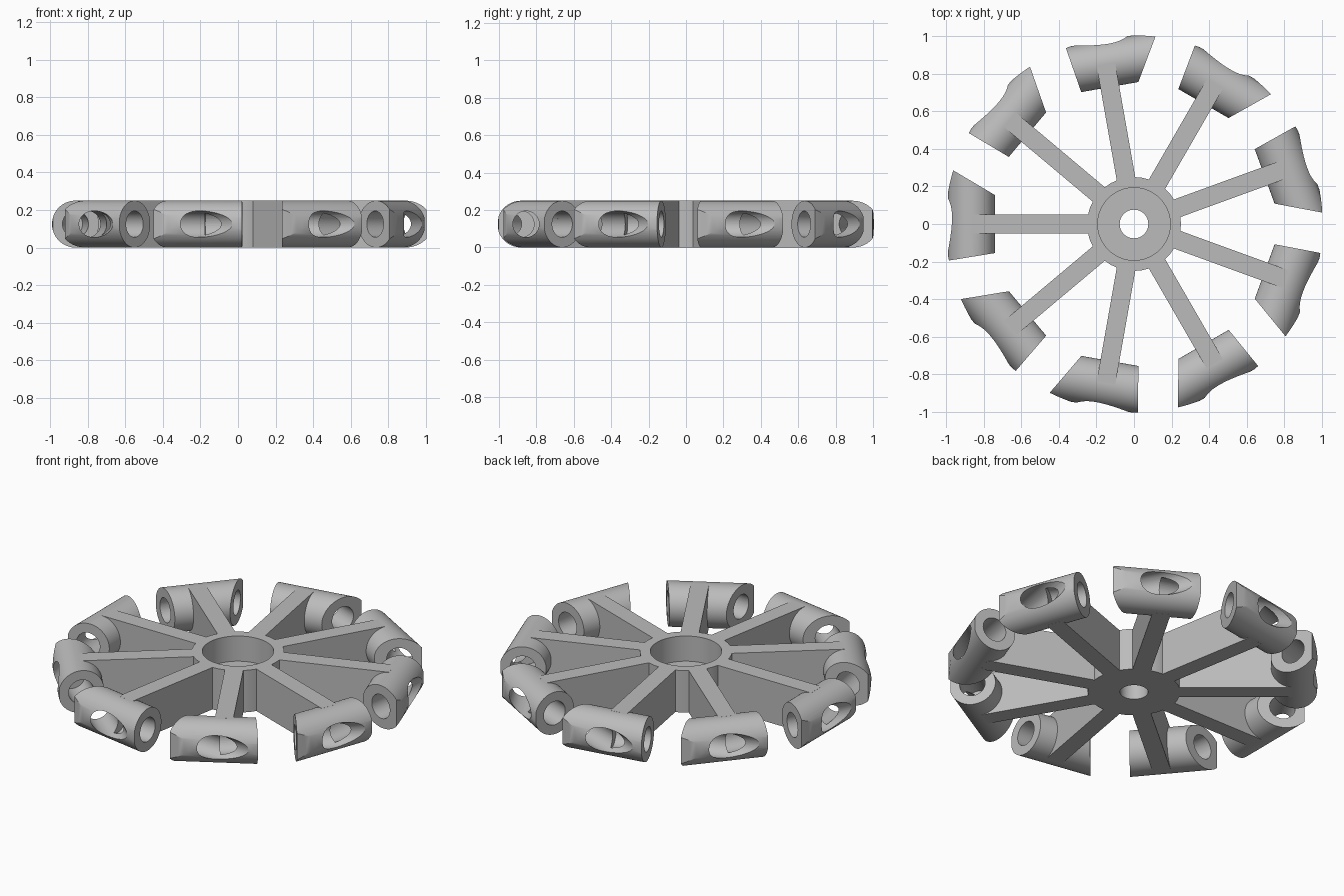
import bpy, bmesh, math
from mathutils import Vector, Matrix

old = bpy.data.objects.get("Cube")
if old:
    bpy.data.objects.remove(old, do_unlink=True)

grey = bpy.data.materials.new("plain_grey")
grey.use_nodes = True
colour = (0.5, 0.5, 0.5, 1)
grey.diffuse_color = colour
grey.node_tree.nodes["Principled BSDF"].inputs["Base Color"].default_value = colour

HEIGHT = 0.25
MID = HEIGHT / 2
SPOKES = 9


def make(name, bm):
    bmesh.ops.recalc_face_normals(bm, faces=bm.faces)
    mesh = bpy.data.meshes.new(name)
    bm.to_mesh(mesh)
    bm.free()
    mesh.materials.append(grey)
    ob = bpy.data.objects.new(name, mesh)
    bpy.context.collection.objects.link(ob)
    return ob


def rod_mesh(start, end, radius, sides=48):
    """Closed cylinder between two points."""
    start, end = Vector(start), Vector(end)
    axis = end - start
    bm = bmesh.new()
    place = Matrix.Translation((start + end) / 2) @ axis.to_track_quat('Z', 'Y').to_matrix().to_4x4()
    bmesh.ops.create_cone(bm, cap_ends=True, segments=sides, radius1=radius,
                          radius2=radius, depth=axis.length, matrix=place)
    return bm


def cutter(name, start, end, radius, sides=48):
    ob = make(name, rod_mesh(start, end, radius, sides))
    ob.hide_render = True
    return ob


def apply_booleans(ob, steps):
    for operation, tool in steps:
        mod = ob.modifiers.new(operation, 'BOOLEAN')
        mod.operation = operation
        mod.solver = 'EXACT'
        mod.object = tool
    bpy.context.view_layer.update()
    graph = bpy.context.evaluated_depsgraph_get()
    mesh = bpy.data.meshes.new_from_object(ob.evaluated_get(graph))
    ob.modifiers.clear()
    ob.data = mesh


def smooth(ob):
    bpy.ops.object.select_all(action='DESELECT')
    ob.select_set(True)
    bpy.context.view_layer.objects.active = ob
    bpy.ops.object.shade_smooth_by_angle(angle=math.radians(25))


# Hub: drum with a wide recess above and a narrow bore right through
hub = make("hub", rod_mesh((0, 0, 0), (0, 0, HEIGHT), 0.25, 36))
recess = cutter("recess_cutter", (0, 0, 0.1), (0, 0, 0.4), 0.193, 64)
bore = cutter("bore_cutter", (0, 0, -0.1), (0, 0, 0.4), 0.076)
apply_booleans(hub, [('DIFFERENCE', recess), ('DIFFERENCE', bore)])
smooth(hub)

# Socket tube: a rod across the spoke end, trimmed by two slanted planes
bm = rod_mesh((0.865, -0.5, MID), (0.865, 0.5, MID), MID, 64)
for point, normal in (((0.742, -0.155, 0), (-0.51, -0.86, 0)),
                      ((0.742, 0.155, 0), (-0.16, 0.987, 0))):
    cut = bmesh.ops.bisect_plane(bm, geom=bm.verts[:] + bm.edges[:] + bm.faces[:],
                                 plane_co=point, plane_no=normal, clear_outer=True)
    rim = [e for e in cut["geom_cut"] if isinstance(e, bmesh.types.BMEdge)]
    bmesh.ops.contextual_create(bm, geom=rim)
socket = make("socket_1", bm)

# Spoke: a plain upright bar
bm = bmesh.new()
bmesh.ops.create_cube(bm, size=1, matrix=Matrix.Translation((0.54, 0, MID))
                      @ Matrix.Diagonal((0.64, 0.1, HEIGHT, 1)))
spoke = make("spoke_1", bm)

# Through hole that leaves by the outer face, and a blind hole that meets it
slant = Vector((0.5, 0.866, 0))
mouth = Vector((0.855, -0.23, MID))
through = cutter("through_cutter", mouth - slant * 0.2, mouth + slant * 0.6, 0.07)
drift = Vector((0.16, -0.987, 0))
entry = Vector((0.865, 0.175, MID))
blind = cutter("blind_cutter", entry - drift * 0.15, entry + drift * 0.197, 0.07)
limit = cutter("rim_limit", (0, 0, -0.1), (0, 0, 0.4), 1.004, 180)

holes = [('DIFFERENCE', through), ('DIFFERENCE', blind)]
apply_booleans(socket, [('INTERSECT', limit)] + holes)
apply_booleans(spoke, holes)
smooth(socket)

for tool in (recess, bore, through, blind, limit):
    bpy.data.objects.remove(tool, do_unlink=True)

# Repeat spoke and socket around the hub
for i in range(SPOKES):
    for first, name in ((spoke, "spoke"), (socket, "socket")):
        ob = first
        if i:
            ob = first.copy()
            ob.name = f"{name}_{i + 1}"
            bpy.context.collection.objects.link(ob)
        ob.rotation_euler.z = math.radians(20 + 360 / SPOKES * i)
